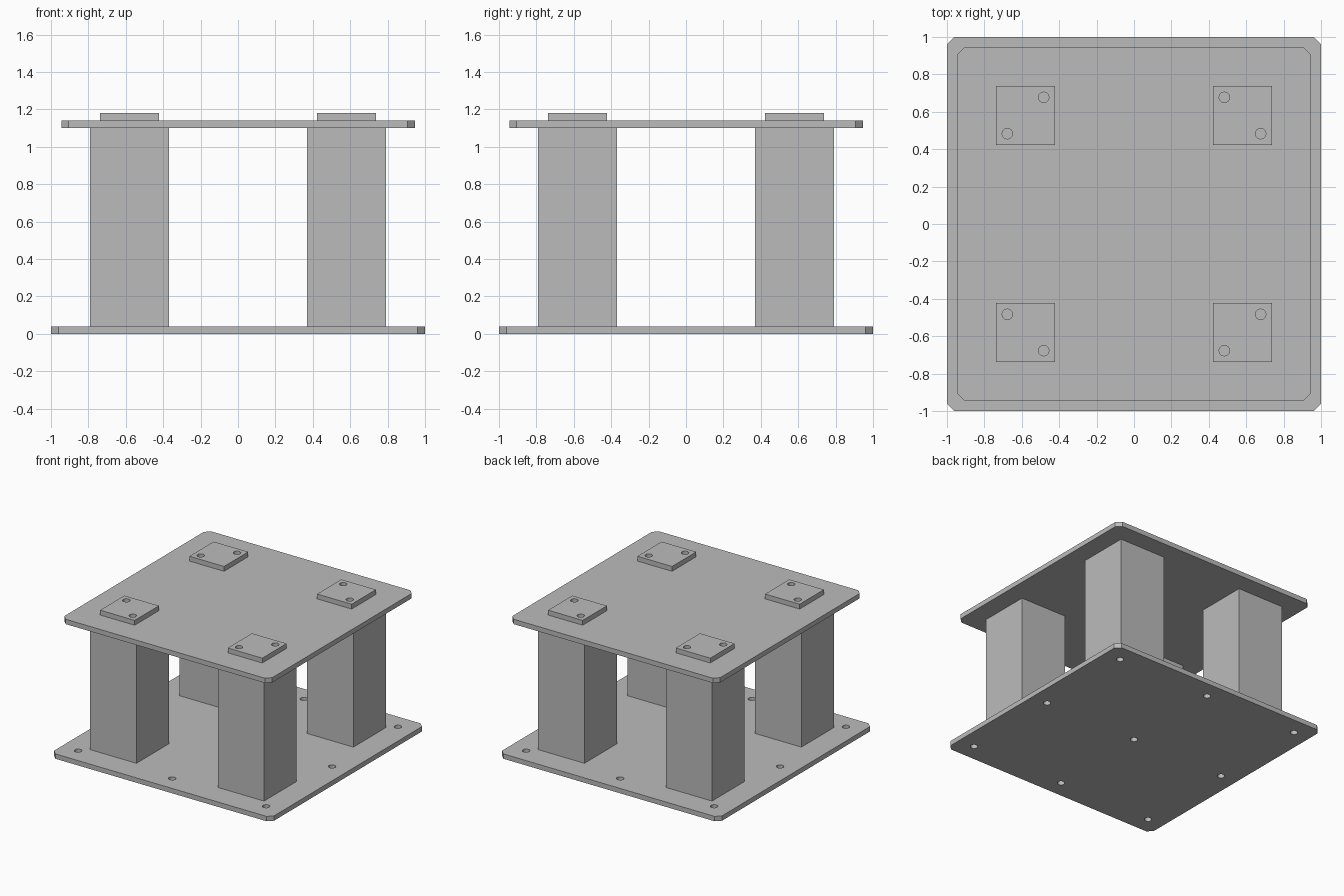
import bpy
import bmesh
import math

cube = bpy.data.objects.get("Cube")
if cube:
    bpy.data.objects.remove(cube, do_unlink=True)

steel = bpy.data.materials.new("grey_steel")
steel.use_nodes = True
grey = (0.5, 0.5, 0.5, 1.0)
steel.diffuse_color = grey
steel.node_tree.nodes["Principled BSDF"].inputs["Base Color"].default_value = grey

HOLE_RADIUS = 0.028
LEG_OFFSET = 0.58


def outline(half, cut):
    """Square outline, with its corners cut off when cut is above zero."""
    if cut == 0:
        return [(-half, -half), (half, -half), (half, half), (-half, half)]
    inner = half - cut
    return [(-inner, -half), (inner, -half), (half, -inner), (half, inner),
            (inner, half), (-inner, half), (-half, inner), (-half, -inner)]


def circle(cx, cy, sides=24):
    angles = [2 * math.pi * i / sides for i in range(sides)]
    return [(cx + HOLE_RADIUS * math.cos(a), cy + HOLE_RADIUS * math.sin(a)) for a in angles]


def plate(name, half, z0, z1, cut=0, holes=(), centre=(0, 0)):
    """Filled flat profile with through holes, extruded from z0 to z1."""
    curve = bpy.data.curves.new(name, 'CURVE')
    curve.dimensions = '2D'
    curve.fill_mode = 'BOTH'
    curve.extrude = (z1 - z0) / 2
    for loop in [outline(half, cut)] + [circle(*h) for h in holes]:
        spline = curve.splines.new('POLY')
        spline.points.add(len(loop) - 1)
        for point, (x, y) in zip(spline.points, loop):
            point.co = (x, y, 0, 1)
        spline.use_cyclic_u = True
    obj = bpy.data.objects.new(name, curve)
    obj.location = (centre[0], centre[1], (z0 + z1) / 2)
    bpy.context.collection.objects.link(obj)

    # Turn the profile into a clean closed mesh
    bpy.ops.object.select_all(action='DESELECT')
    obj.select_set(True)
    bpy.context.view_layer.objects.active = obj
    bpy.ops.object.convert(target='MESH')
    obj = bpy.context.view_layer.objects.active
    bm = bmesh.new()
    bm.from_mesh(obj.data)
    bmesh.ops.remove_doubles(bm, verts=bm.verts, dist=0.0001)
    bmesh.ops.recalc_face_normals(bm, faces=bm.faces)
    bm.to_mesh(obj.data)
    bm.free()
    obj.data.materials.clear()
    obj.data.materials.append(steel)
    bpy.ops.object.shade_smooth_by_angle()
    return obj


# Base plate with a three by three grid of bolt holes
grid = (-0.855, 0, 0.855)
plate("base_plate", 1.0, 0, 0.04, cut=0.04, holes=[(x, y) for x in grid for y in grid])

# Top plate
plate("top_plate", 0.945, 1.10, 1.14, cut=0.04)

# Four square legs, each with a drilled pad above the top plate
for side, sx in (("left", 1), ("right", -1)):
    for end, sy in (("front", -1), ("back", 1)):
        centre = (sx * LEG_OFFSET, sy * LEG_OFFSET)
        plate(f"{end}_{side}_leg", 0.21, 0.04, 1.10, centre=centre)
        d = 0.097
        slope = -sx * sy
        plate(f"{end}_{side}_pad", 0.157, 1.14, 1.18, centre=centre,
              holes=[(d, d * slope), (-d, -d * slope)])
